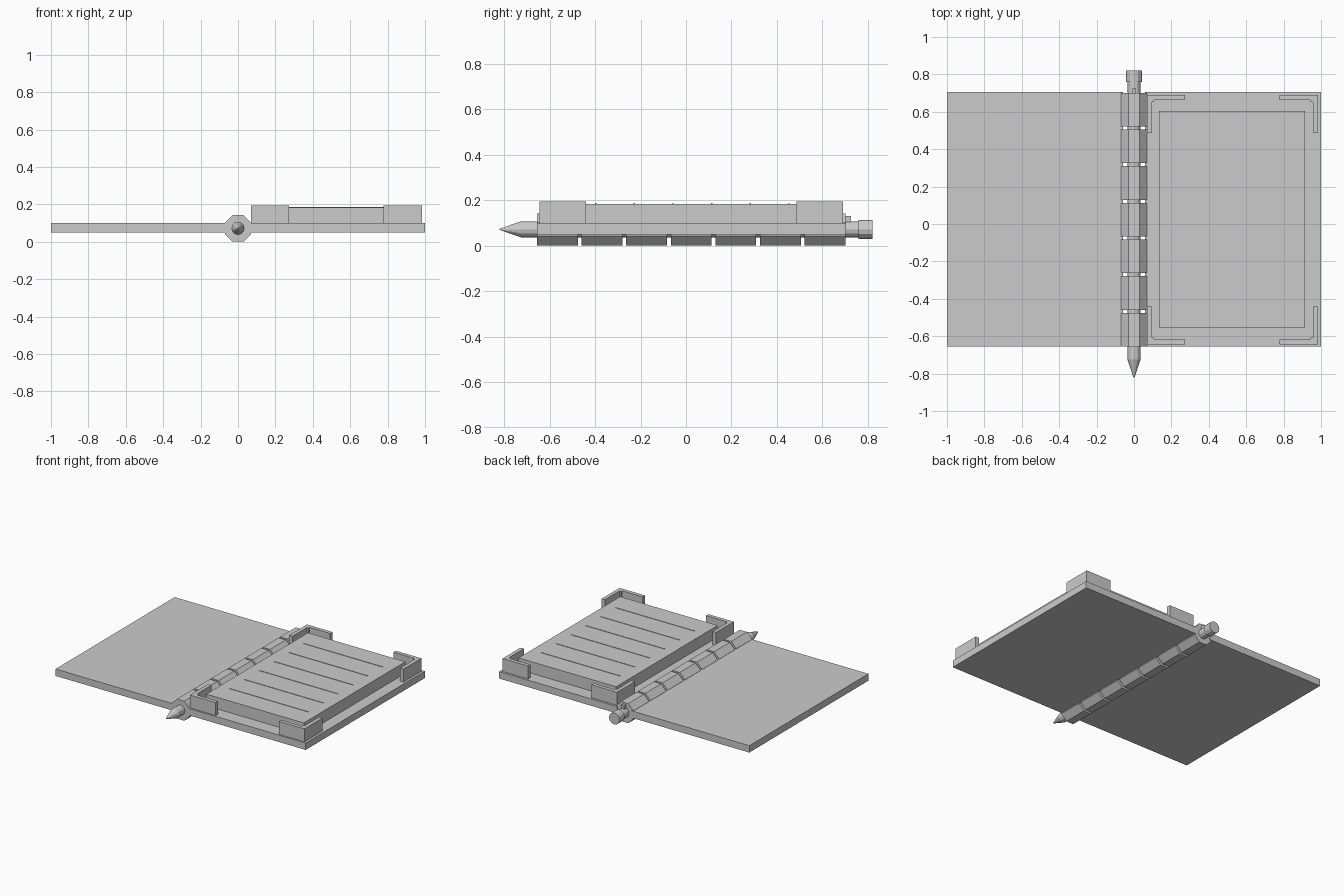
import bpy, bmesh, math

if "Cube" in bpy.data.objects:
    bpy.data.objects.remove(bpy.data.objects["Cube"])

AXIS_Z = 0.072


def finish(name, bm):
    bmesh.ops.recalc_face_normals(bm, faces=bm.faces)
    mesh = bpy.data.meshes.new(name)
    bm.to_mesh(mesh)
    bm.free()
    ob = bpy.data.objects.new(name, mesh)
    bpy.context.collection.objects.link(ob)
    return ob


def prism(name, points, z0, z1):
    """Extrude an xy outline from z0 to z1."""
    bm = bmesh.new()
    face = bm.faces.new([bm.verts.new((x, y, z0)) for x, y in points])
    up = bmesh.ops.extrude_face_region(bm, geom=[face])["geom"]
    for v in up:
        if isinstance(v, bmesh.types.BMVert):
            v.co.z = z1
    return finish(name, bm)


def box(name, x0, x1, y0, y1, z0, z1):
    return prism(name, [(x0, y0), (x1, y0), (x1, y1), (x0, y1)], z0, z1)


def lathe_y(name, profile, sides, turn=0.0):
    """Closed solid round the hinge axis from (y, radius) pairs."""
    bm = bmesh.new()
    rings = []
    for y, r in profile:
        angles = [turn + math.tau * i / sides for i in range(sides)]
        rings.append([bm.verts.new((r * math.cos(a), y, AXIS_Z + r * math.sin(a)))
                      for a in angles])
    for a, b in zip(rings, rings[1:]):
        for i in range(sides):
            j = (i + 1) % sides
            bm.faces.new((a[i], a[j], b[j], b[i]))
    bm.faces.new(rings[0])
    bm.faces.new(rings[-1])
    return finish(name, bm)


# Two covers lying open
box("left_cover", -1.0, -0.058, -0.655, 0.705, 0.05, 0.10)
box("right_cover", 0.058, 1.0, -0.655, 0.705, 0.05, 0.10)

# Octagonal hinge barrels along the spine
for i in range(7):
    y = -0.655 + i * 0.196
    lathe_y(f"hinge_barrel_{i + 1}", [(y, 0.0765), (y + 0.18, 0.0765)],
            8, math.pi / 8)

# Pen threaded through the barrels, with pointed tip, cap and clip
lathe_y("pen_shaft", [(-0.82, 0.003), (-0.725, 0.035), (0.765, 0.035)], 12)
lathe_y("pen_cap", [(0.76, 0.042), (0.82, 0.042)], 12)
box("pen_clip", -0.012, 0.012, 0.66, 0.725, 0.10, 0.13)

# Paper block with thin ruled lines
box("paper_block", 0.135, 0.915, -0.555, 0.605, 0.10, 0.184)
for i in range(6):
    y = 0.028 + (i - 2.5) * 0.17
    box(f"ruled_line_{i + 1}", 0.21, 0.84, y - 0.003, y + 0.003, 0.182, 0.187)

# L-shaped corner guards with a small inner step
CX, CY, HX, HY = 0.526, 0.0225, 0.457, 0.6675
LENGTH, THICK, STEP = 0.204, 0.027, 0.012
outline = [(0, 0), (LENGTH, 0), (LENGTH, THICK), (THICK + STEP, THICK),
           (THICK + STEP, THICK + STEP), (THICK, THICK + STEP),
           (THICK, LENGTH), (0, LENGTH)]
for side, sx in (("left", -1), ("right", 1)):
    for end, sy in (("front", -1), ("back", 1)):
        pts = [(CX + sx * (HX - u), CY + sy * (HY - v)) for u, v in outline]
        prism(f"corner_guard_{end}_{side}", pts, 0.098, 0.194)
